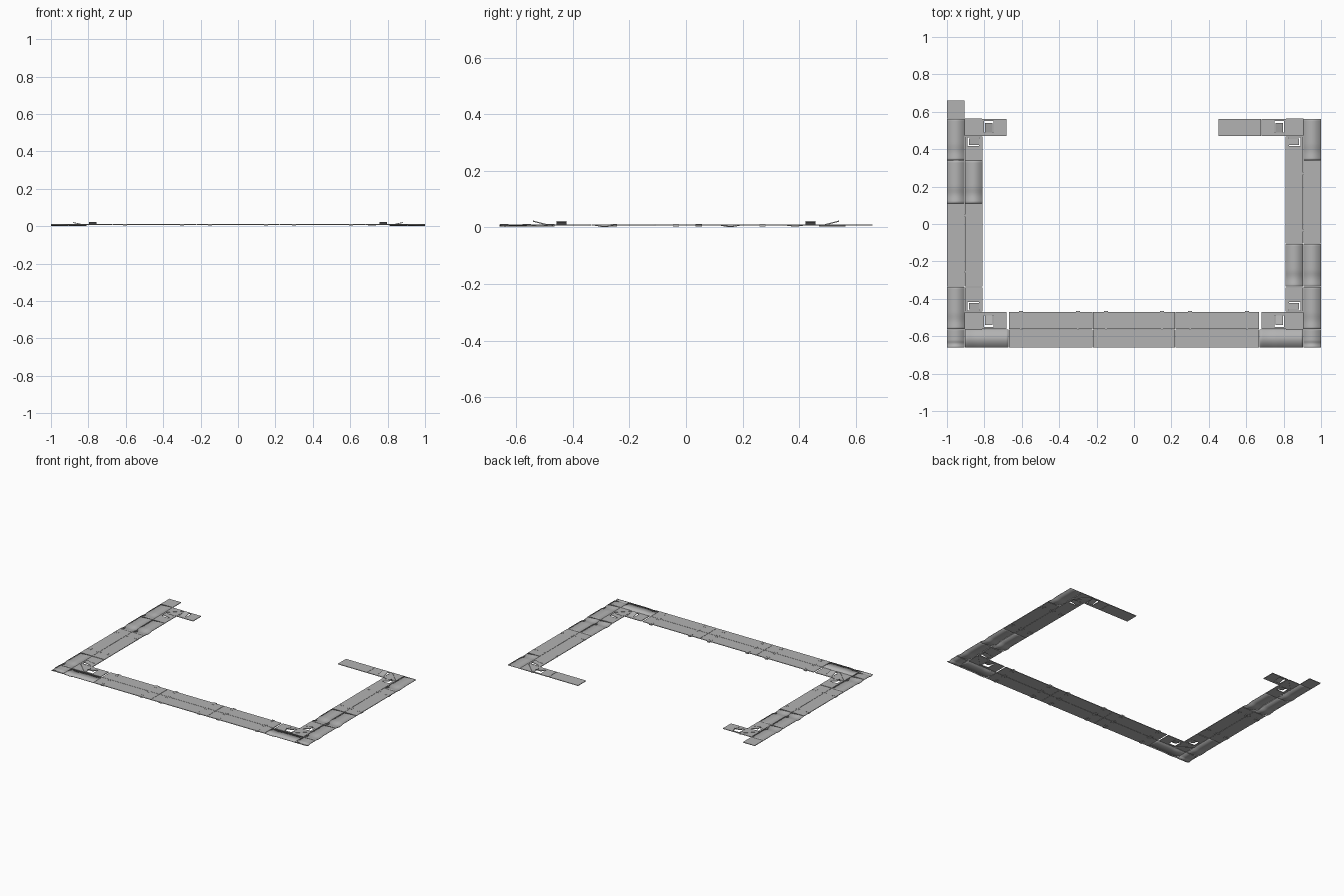
import bpy, bmesh, math
from mathutils import Vector

if "Cube" in bpy.data.objects:
    bpy.data.objects.remove(bpy.data.objects["Cube"])

# Single grey finish
metal = bpy.data.materials.new("plain_grey")
GREY = (0.45, 0.45, 0.45, 1)
metal.diffuse_color = GREY
metal.use_nodes = True
metal.node_tree.nodes["Principled BSDF"].inputs["Base Color"].default_value = GREY

TOP, THICK, GAP = 0.011, 0.004, 0.001
OUT, MID, INN = 1.0, 0.905, 0.81          # arm edges in x
FRONT, SEAM, INNER = 0.66, 0.563, 0.47    # rail edges in y


def finish(bm, name, thick=0.0):
    me = bpy.data.meshes.new(name)
    bmesh.ops.recalc_face_normals(bm, faces=bm.faces)
    bm.to_mesh(me)
    bm.free()
    ob = bpy.data.objects.new(name, me)
    bpy.context.collection.objects.link(ob)
    me.materials.append(metal)
    if thick:
        mod = ob.modifiers.new("thickness", "SOLIDIFY")
        mod.thickness, mod.offset = thick, -1
    return ob


def polygon(name, pts):
    """Thin plate over a flat or tilted outline."""
    bm = bmesh.new()
    f = bm.faces.new([bm.verts.new(p) for p in pts])
    f.normal_update()
    flip = f.normal.z < 0
    if flip:
        f.normal_flip()
    me = finish(bm, name, THICK).data
    if me.polygons[0].normal.z < 0:
        me.flip_normals()


def sheet(name, xa, xb, ya, yb, sag=0.0, along="y", hole=None):
    """Thin panel, with an optional pressed dip or rectangular hole."""
    x0, x1 = sorted((xa, xb))
    y0, y1 = sorted((ya, yb))
    x0, x1, y0, y1 = x0 + GAP, x1 - GAP, y0 + GAP, y1 - GAP
    xs, ys = [x0, x1], [y0, y1]
    if hole:
        hx, hy, hw, hd = hole
        xs = [x0, hx - hw, hx + hw, x1]
        ys = [y0, hy - hd, hy + hd, y1]
    elif sag:
        steps = [i / 20 for i in range(21)]
        if along == "y":
            ys = [y0 + (y1 - y0) * t for t in steps]
        else:
            xs = [x0 + (x1 - x0) * t for t in steps]
    bm = bmesh.new()
    grid = []
    for x in xs:
        row = []
        for y in ys:
            u = (y - y0) / (y1 - y0) if along == "y" else (x - x0) / (x1 - x0)
            dip = sag * math.sin(math.pi * u / 0.4) ** 2 if sag and u < 0.4 else 0
            row.append(bm.verts.new((x, y, TOP - dip)))
        grid.append(row)
    for i in range(len(xs) - 1):
        for j in range(len(ys) - 1):
            if hole and i == 1 and j == 1:
                continue
            bm.faces.new((grid[i][j], grid[i + 1][j], grid[i + 1][j + 1], grid[i][j + 1]))
    ob = finish(bm, name, THICK)
    if ob.data.polygons[0].normal.z < 0:
        ob.data.flip_normals()
    if sag:
        for p in ob.data.polygons:
            p.use_smooth = True
    return ob


def clip(name, x, y, turned):
    """Small bone-shaped joint: a bar with a wider head at each end."""
    bm = bmesh.new()
    for off, w, d in ((0, 0.009, 0.028), (0.011, 0.022, 0.008), (-0.011, 0.022, 0.008)):
        ret = bmesh.ops.create_cube(bm, size=1)
        for v in ret["verts"]:
            px, py = v.co.x * w, v.co.y * d + off
            if turned:
                px, py = py, px
            v.co = Vector((x + px, y + py, 0.0075 + v.co.z * 0.009))
    finish(bm, name)


# Front rail: two rows of panels
for row, ya, yb in (("outer", -FRONT, -SEAM), ("inner", -SEAM, -INNER)):
    for side, a, b in (("right", -0.67, -0.22), ("middle", -0.22, 0.22), ("left", 0.22, 0.67)):
        sheet(f"front_{row}_{side}_panel", a, b, ya, yb)
for s, side in ((-1, "right"), (1, "left")):
    sheet(f"front_outer_{side}_end", s * 0.67, s * MID, -FRONT, -SEAM, 0.003, "x")
    sheet(f"front_{side}_corner", s * MID, s * OUT, -FRONT, -SEAM, 0.005)

# Side arms: two columns of panels
for s, side, joint in ((-1, "right", 0.11), (1, "left", -0.105)):
    for col, xa, xb in (("outer", MID, OUT), ("inner", INN, MID)):
        for part, a, b, dipped in (("rear", joint, 0.34, s < 0), ("front", -0.335, joint, s > 0)):
            sheet(f"{side}_{col}_{part}_panel", s * xa, s * xb, a, b, 0.006 if dipped else 0)
    sheet(f"{side}_outer_rear_end", s * MID, s * OUT, 0.34, SEAM, 0.004)
    sheet(f"{side}_outer_front_end", s * MID, s * OUT, -SEAM, -0.335, 0.004)

# Loose rear ends
sheet("right_rear_tail", -OUT, -MID, SEAM, FRONT)
sheet("left_rear_stub", 0.45, 0.68, INNER, SEAM)

# Inner corners: split gussets, pierced panels and bent-up tabs
for sx, side in ((-1, "right"), (1, "left")):
    for sy, end in ((-1, "front"), (1, "rear")):
        tag = f"{end}_{side}"

        def at(x, y, z=TOP):
            return (sx * x, sy * y, z)

        g = 0.003
        polygon(f"{tag}_inner_gusset", [at(INN, INNER), at(MID - g, INNER), at(INN, SEAM - g)])
        polygon(f"{tag}_outer_gusset", [at(MID, SEAM), at(INN + g, SEAM), at(MID, INNER + g)])
        polygon(f"{tag}_gusset_strip", [at(MID - g, INNER, TOP - 0.004), at(MID, INNER + g, TOP - 0.004),
                                        at(INN + g, SEAM, TOP - 0.004), at(INN, SEAM - g, TOP - 0.004)])
        # Panel and tab on the arm
        sheet(f"{tag}_arm_panel", sx * INN, sx * MID, sy * 0.338, sy * INNER,
              hole=(sx * 0.86, sy * 0.44, 0.03, 0.023))
        polygon(f"{tag}_arm_tab", [at(0.83, 0.422), at(0.882, 0.422, 0.022),
                                   at(0.882, 0.458, 0.022), at(0.83, 0.458)])
        # Panel and tab on the rail
        sheet(f"{tag}_rail_panel", sx * 0.68, sx * INN, sy * INNER, sy * SEAM,
              hole=(sx * 0.777, sy * 0.52, 0.026, 0.03))
        polygon(f"{tag}_rail_tab", [at(0.757, 0.49), at(0.757, 0.54, 0.024),
                                    at(0.797, 0.54, 0.024), at(0.797, 0.49)])

# Joint clips along rail and arms
for x in (0.15, 0.30, 0.605):
    for s in (-1, 1):
        for y in (-0.48, -SEAM, -0.643):
            clip("front_joint_clip", s * x, y, False)
for s, ys in ((-1, (0.045, -0.255)), (1, (0.27, -0.035))):
    for y in ys:
        for x in (0.83, MID, 0.983):
            clip("arm_joint_clip", s * x, y, True)
